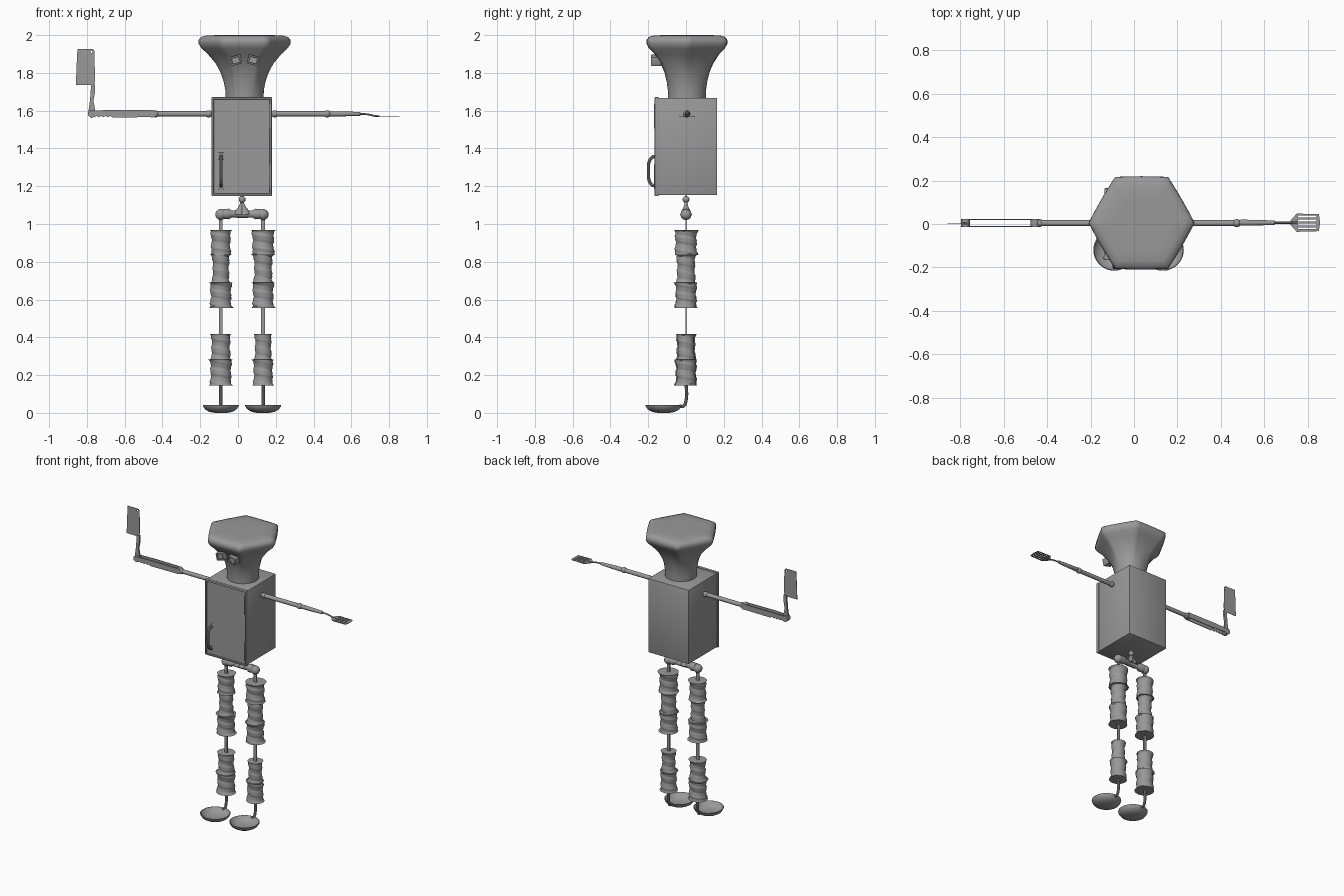
import bpy, bmesh, math
from math import pi, sin, cos, radians
from mathutils import Matrix, Vector

if "Cube" in bpy.data.objects:
    bpy.data.objects.remove(bpy.data.objects["Cube"])

grey = bpy.data.materials.new("plain grey")
grey.use_nodes = True
grey.diffuse_color = (0.32, 0.32, 0.32, 1)
grey.node_tree.nodes["Principled BSDF"].inputs["Base Color"].default_value = (0.32, 0.32, 0.32, 1)


def finish(name, bm, matrix=Matrix(), angle=35):
    bmesh.ops.recalc_face_normals(bm, faces=bm.faces)
    bm.transform(matrix)
    me = bpy.data.meshes.new(name)
    bm.to_mesh(me)
    bm.free()
    me.materials.append(grey)
    me.shade_smooth()
    me.set_sharp_from_angle(angle=radians(angle))
    ob = bpy.data.objects.new(name, me)
    bpy.context.collection.objects.link(ob)
    return ob


def lathe(name, profile, loc=(0, 0, 0), axis="Z", sides=24, shape=None, angle=35):
    """Closed turned part from (radius, height) pairs; shape scales the radius."""
    bm = bmesh.new()
    rings = []
    for r, z in profile:
        ring = []
        for i in range(sides):
            a = 2 * pi * i / sides
            k = r * (shape(a, z) if shape else 1)
            ring.append(bm.verts.new((k * cos(a), k * sin(a), z)))
        rings.append(ring)
    for lo, hi in zip(rings, rings[1:]):
        for i in range(sides):
            j = (i + 1) % sides
            bm.faces.new((lo[i], lo[j], hi[j], hi[i]))
    bm.faces.new(rings[0])
    bm.faces.new(rings[-1])
    turn = Matrix.Rotation(pi / 2, 4, "Y") if axis == "X" else Matrix()
    return finish(name, bm, Matrix.Translation(loc) @ turn, angle)


def ball(name, loc, r):
    bm = bmesh.new()
    bmesh.ops.create_uvsphere(bm, u_segments=20, v_segments=12, radius=r)
    return finish(name, bm, Matrix.Translation(loc))


def box(name, loc, size, tilt=0, bevel=0, inset=None):
    """Box, optionally bevelled, tilted about y, with a recess in the front."""
    bm = bmesh.new()
    bmesh.ops.create_cube(bm, size=1)
    bmesh.ops.scale(bm, vec=size, verts=bm.verts)
    if bevel:
        bmesh.ops.bevel(bm, geom=bm.edges[:], offset=bevel, segments=2, affect="EDGES", profile=0.5)
    if inset:
        bm.normal_update()
        front = min(bm.faces, key=lambda f: f.calc_center_median().y)
        bmesh.ops.inset_region(bm, faces=[front], thickness=inset[0])
        bmesh.ops.inset_region(bm, faces=[front], thickness=0.002, depth=-inset[1])
    return finish(name, bm, Matrix.Translation(loc) @ Matrix.Rotation(tilt, 4, "Y"))


def plate(name, outline, matrix, thick, holes=()):
    """Flat cut-out: filled curve outline with holes, extruded."""
    cu = bpy.data.curves.new(name, "CURVE")
    cu.dimensions, cu.fill_mode, cu.extrude = "2D", "BOTH", thick / 2
    for pts in (outline, *holes):
        sp = cu.splines.new("POLY")
        sp.points.add(len(pts) - 1)
        for p, (u, v) in zip(sp.points, pts):
            p.co = (u, v, 0, 1)
        sp.use_cyclic_u = True
    return curve_mesh(name, cu, matrix)


def rod(name, points, r):
    """Round bar through smooth points."""
    cu = bpy.data.curves.new(name, "CURVE")
    cu.dimensions, cu.bevel_depth, cu.bevel_resolution, cu.use_fill_caps = "3D", r, 3, True
    sp = cu.splines.new("BEZIER")
    sp.bezier_points.add(len(points) - 1)
    for p, co in zip(sp.bezier_points, points):
        p.co = co
        p.handle_left_type = p.handle_right_type = "AUTO"
    return curve_mesh(name, cu, Matrix())


def curve_mesh(name, cu, matrix):
    tmp = bpy.data.objects.new("temporary", cu)
    bpy.context.collection.objects.link(tmp)
    bm = bmesh.new()
    dg = bpy.context.evaluated_depsgraph_get()
    bm.from_mesh(tmp.evaluated_get(dg).to_mesh())
    bpy.data.objects.remove(tmp)
    bmesh.ops.remove_doubles(bm, verts=bm.verts, dist=0.0001)
    return finish(name, bm, matrix)


# Head: round neck flaring into a soft hexagonal cap
def hexagon(a, z):
    k = 0.9 * min(1, max(0, (z - 1.7) / 0.2))
    return 1 - k + k * cos(pi / 6) / cos(a % (pi / 3) - pi / 6)


lathe("head", [(0.1, 1.665), (0.102, 1.71), (0.11, 1.75), (0.126, 1.8), (0.153, 1.85), (0.195, 1.9),
               (0.228, 1.93), (0.244, 1.955), (0.243, 1.975), (0.23, 1.99), (0.2, 1.998),
               (0.14, 2.0), (0.05, 2.0)], (0.035, 0.005, 0), sides=60, shape=hexagon, angle=60)
for side, x in ((-1, -0.011), (1, 0.08)):
    box("right_eye" if side < 0 else "left_eye", (x, -0.158, 1.867), (0.058, 0.055, 0.048),
        radians(14) * side, 0.003, (0.007, 0.008))

# Cabinet torso, framed door, hinges and pull
box("torso", (0.02, 0.006, 1.41), (0.312, 0.318, 0.514), bevel=0.004)
box("door", (0.02, -0.155, 1.41), (0.32, 0.022, 0.524), bevel=0.005, inset=(0.009, 0.008))
for z in (1.25, 1.57):
    box("door_hinge", (0.168, -0.163, z), (0.008, 0.012, 0.13), bevel=0.002)
rod("door_pull", [(-0.09, -0.155, 1.36), (-0.09, -0.183, 1.35), (-0.09, -0.199, 1.28),
                  (-0.09, -0.183, 1.21), (-0.09, -0.155, 1.2)], 0.009)
for z in (1.2, 1.36):
    box("pull_mount", (-0.09, -0.157, z), (0.026, 0.008, 0.036), bevel=0.003)

# Pelvis: cross bar with a hump, a neck ball and hip balls
lathe("pelvis_bar", [(0.026, -0.1), (0.028, -0.07), (0.019, -0.055), (0.021, 0), (0.019, 0.055),
                     (0.028, 0.07), (0.026, 0.1)], (0.022, 0, 1.053), "X")
lathe("pelvis_hump", [(0.048, 1.05), (0.038, 1.068), (0.02, 1.09), (0.011, 1.11), (0.01, 1.15)],
      (0.022, 0, 0), shape=lambda a, z: 0.5 + 0.5 * abs(cos(a)))
ball("waist_ball", (0.022, 0, 1.13), 0.018)


# Legs: flat bars carrying stacks of rippled sleeves, standing on spoon bowls
def ripple(a, z):
    return 1 + 0.05 * sin(2 * pi * z / 0.06 + a) + 0.03 * sin(2 * pi * z / 0.023 + 2 * a)


def sleeve(name, x, low, high, r):
    n = 18
    prof = [(r * 0.9, low)]
    for i in range(n + 1):
        t = i / n
        prof.append((r * (1.08 if i in (0, n) else 1 - 0.08 * sin(pi * t)), low + (high - low) * t))
    prof.append((r * 0.9, high))
    lathe(name, prof, (x, 0, 0), sides=28, shape=ripple, angle=50)


for side, x, radii in (("right", -0.091, (0.054, 0.046, 0.058, 0.052, 0.058)),
                       ("left", 0.133, (0.06, 0.05, 0.057, 0.045, 0.053))):
    ball(side + "_hip", (x, 0, 1.05), 0.029)
    box(side + "_leg_bar", (x, 0, 0.6), (0.02, 0.007, 0.88))
    spans = ((0.835, 0.968), (0.69, 0.835), (0.556, 0.69), (0.282, 0.418), (0.145, 0.282))
    for i, (low, high) in enumerate(spans):
        sleeve(side + "_sleeve_%d" % (i + 1), x, low, high, radii[i])
    lathe(side + "_foot_bowl", [(0.03, 0.0), (0.06, 0.005), (0.083, 0.018), (0.094, 0.034), (0.096, 0.042),
                                (0.092, 0.043), (0.08, 0.026), (0.058, 0.014), (0.025, 0.01)],
          (x, -0.119, 0), sides=36)
    rod(side + "_foot_stem", [(x, -0.035, 0.035), (x, -0.012, 0.037), (x, -0.001, 0.06), (x, 0, 0.17)], 0.009)

# Upper arms: tubes with ball joints at the shoulder and elbow
for side, inner, outer in (("right", -0.155, -0.437), ("left", 0.195, 0.472)):
    lathe(side + "_upper_arm", [(0.014, min(inner, outer)), (0.014, max(inner, outer))], (0, 0.004, 1.583), "X")
    for x in (inner, outer):
        ball(side + "_arm_joint", (x, 0.004, 1.583), 0.019)

# Right forearm: two handle scales with grip notches, holding a folded-out cleaver
upright = Matrix.Rotation(pi / 2, 4, "X")
scale_line = [(-0.79, 1.6), (-0.66, 1.604), (-0.445, 1.602), (-0.445, 1.566), (-0.655, 1.564)]
scale_line += [(-0.665 - 0.012 * i, 1.572 if i % 2 else 1.565) for i in range(10)]
for y in (-0.012, 0.02):
    plate("handle_scale", scale_line, Matrix.Translation((0, y, 0)) @ upright, 0.005)
for x in (-0.775, -0.455):
    bm = bmesh.new()
    bmesh.ops.create_cone(bm, cap_ends=True, segments=20, radius1=0.02, radius2=0.02, depth=0.036)
    finish("handle_pivot", bm, Matrix.Translation((x, 0.004, 1.584)) @ upright)
hole = [(-0.775 + 0.006 * cos(a * pi / 6), 1.912 + 0.006 * sin(a * pi / 6)) for a in range(12)]
plate("cleaver_blade", [(-0.858, 1.735), (-0.765, 1.735), (-0.757, 1.76), (-0.76, 1.915),
                        (-0.768, 1.926), (-0.85, 1.927), (-0.855, 1.83)],
      Matrix.Translation((0, 0.004, 0)) @ upright, 0.003, [hole])
plate("cleaver_handle", [(-0.795, 1.575), (-0.775, 1.56), (-0.757, 1.58), (-0.757, 1.61), (-0.765, 1.65),
                         (-0.757, 1.7), (-0.757, 1.745), (-0.777, 1.745), (-0.783, 1.66), (-0.79, 1.61)],
      Matrix.Translation((0, 0.004, 0)) @ upright, 0.012)

# Left forearm: tapered grip, bent shank and slotted turner blade
lathe("turner_grip", [(0.009, 0.48), (0.014, 0.49), (0.013, 0.56), (0.01, 0.645), (0.004, 0.652)],
      (0, 0.006, 1.583), "X")
rod("turner_shank", [(0.645, 0.006, 1.583), (0.69, 0.006, 1.58), (0.72, 0.006, 1.573), (0.75, 0.006, 1.57)], 0.005)
slots = [[(0.755, y), (0.838, y), (0.838, y + 0.008), (0.755, y + 0.008)] for y in (-0.024, -0.006, 0.012, 0.03)]
plate("turner_blade", [(0.72, -0.004), (0.748, -0.036), (0.85, -0.033), (0.856, 0.006),
                       (0.85, 0.045), (0.748, 0.048), (0.72, 0.016)],
      Matrix.Translation((0, 0, 1.57)), 0.004, slots)
